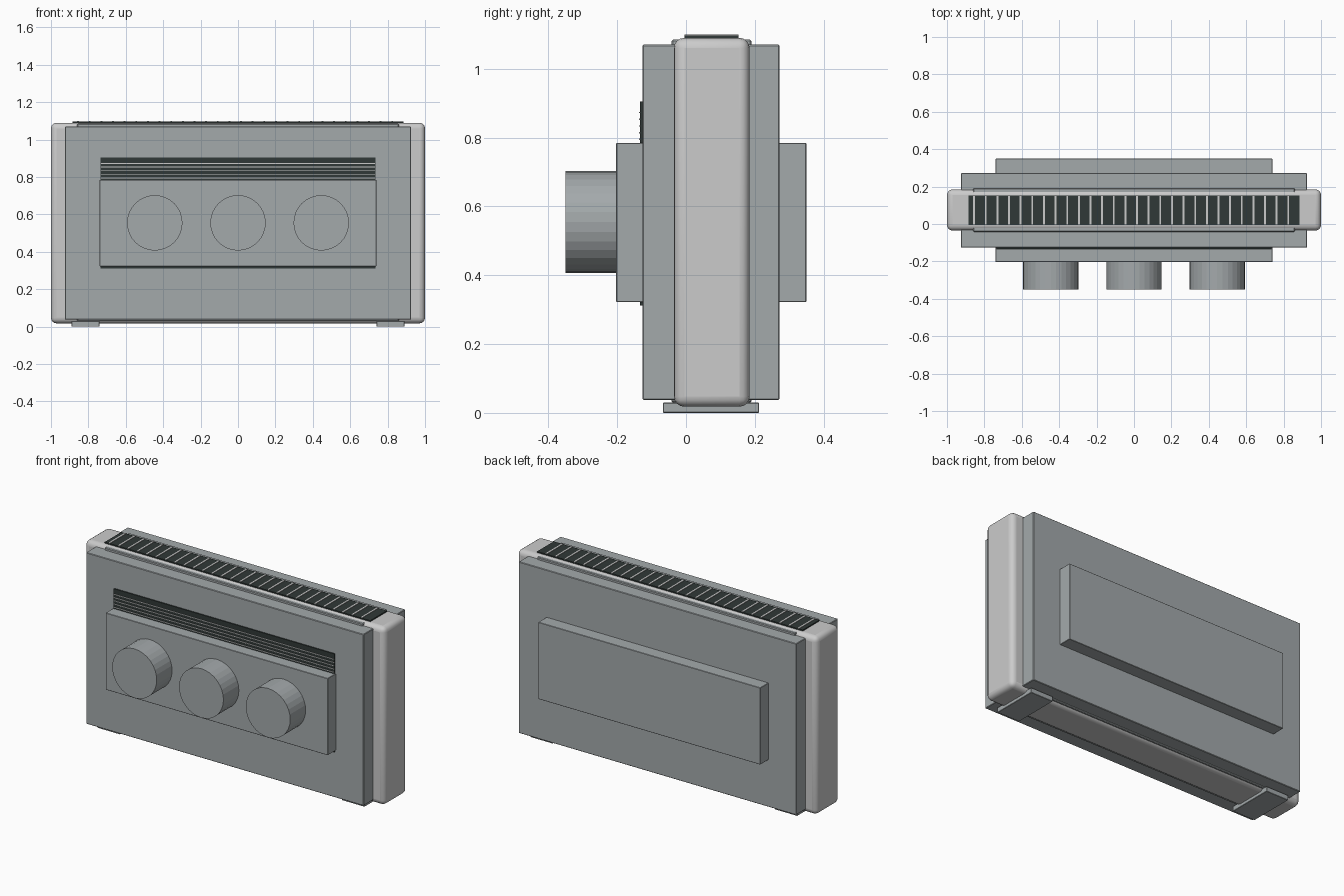
import bpy
import math

cube = bpy.data.objects.get("Cube")
if cube:
    bpy.data.objects.remove(cube, do_unlink=True)


def material(name, rgb):
    mat = bpy.data.materials.new(name)
    mat.use_nodes = True
    color = (*rgb, 1)
    mat.diffuse_color = color
    mat.node_tree.nodes["Principled BSDF"].inputs["Base Color"].default_value = color
    return mat


light = material("light grey", (0.60, 0.60, 0.60))
grey = material("blue grey", (0.37, 0.40, 0.41))
dark = material("dark slate", (0.03, 0.04, 0.038))


def box(name, x, y, z, mat, bevel=0.0, segments=1):
    """Box from (low, high) ranges on each axis."""
    ranges = (x, y, z)
    bpy.ops.mesh.primitive_cube_add(size=1, location=[(a + b) / 2 for a, b in ranges])
    obj = bpy.context.object
    obj.name = name
    obj.scale = [b - a for a, b in ranges]
    bpy.ops.object.transform_apply(location=False, rotation=False, scale=True)
    obj.data.materials.append(mat)
    if bevel:
        mod = obj.modifiers.new("Rounding", "BEVEL")
        mod.width = bevel
        mod.segments = segments
    return obj


# Rounded core casing with a thin inner frame showing at its edges
box("casing", (-1, 1), (-0.035, 0.185), (0.018, 1.09), light, 0.03, 4)
bpy.ops.object.shade_smooth_by_angle(angle=math.radians(40))
box("inner_frame", (-0.86, 0.86), (-0.042, 0.19), (0.03, 1.085), grey, 0.004)

# Large front and back panels with raised boxes
box("front_panel", (-0.925, 0.925), (-0.126, 0), (0.038, 1.07), grey, 0.003)
box("back_panel", (-0.925, 0.925), (0.15, 0.272), (0.038, 1.07), grey, 0.003)
box("front_box", (-0.74, 0.74), (-0.203, -0.11), (0.322, 0.785), grey, 0.002)
box("back_box", (-0.74, 0.74), (0.25, 0.35), (0.322, 0.785), grey, 0.002)

# Three round knobs
for i in (-1, 0, 1):
    bpy.ops.mesh.primitive_cylinder_add(
        vertices=32, radius=0.148, depth=0.17,
        location=(i * 0.445, -0.265, 0.555), rotation=(math.pi / 2, 0, 0))
    knob = bpy.context.object
    knob.name = "knob"
    knob.data.materials.append(grey)

# Feet
for side, name in ((-1, "right_foot"), (1, "left_foot")):
    mid = side * 0.815
    box(name, (mid - 0.075, mid + 0.075), (-0.067, 0.212), (0, 0.03), grey, 0.002)

# Front vent with thin horizontal ribs
box("front_vent", (-0.735, 0.735), (-0.133, -0.11), (0.312, 0.905), dark)
for i in range(5):
    z = 0.795 + i * 0.0195
    box("front_vent_rib", (-0.735, 0.735), (-0.136, -0.13), (z - 0.002, z + 0.002), light)

# Top vent with thin cross ribs
box("top_vent", (-0.885, 0.885), (-0.005, 0.153), (1.08, 1.097), dark)
count = 28
for i in range(count):
    x = -0.855 + i * 1.68 / (count - 1)
    box("top_vent_rib", (x - 0.005, x + 0.005), (-0.004, 0.152), (1.09, 1.1), light)
